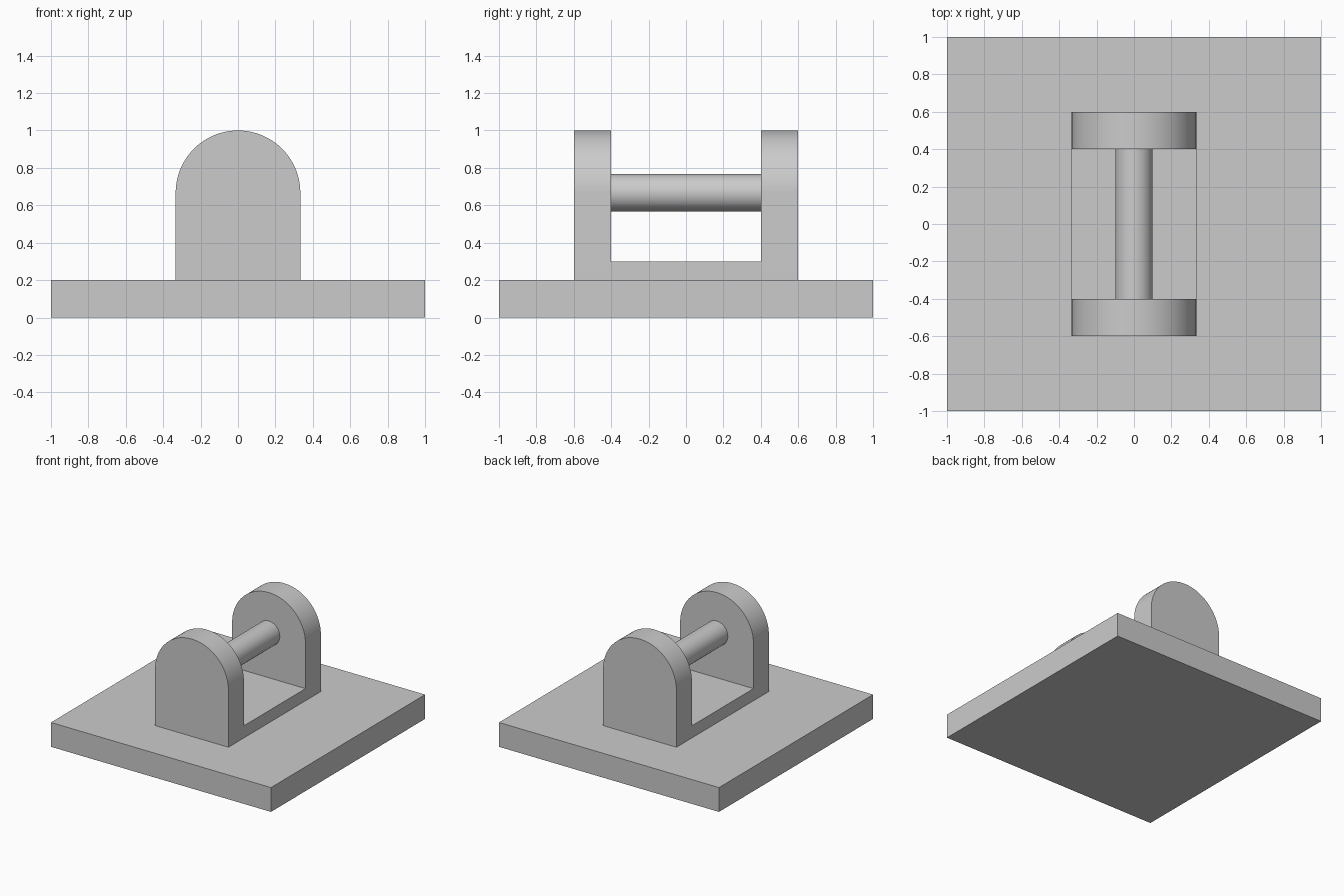
import bpy
import bmesh
from math import cos, sin, pi, radians

if "Cube" in bpy.data.objects:
    bpy.data.objects.remove(bpy.data.objects["Cube"], do_unlink=True)

HALF_WIDTH = 1 / 3
PIN_Z = 2 / 3
PLATE_TOP = 0.2

grey = bpy.data.materials.new("plain grey")
grey.use_nodes = True
colour = (0.6, 0.6, 0.6, 1)
grey.diffuse_color = colour
grey.node_tree.nodes["Principled BSDF"].inputs["Base Color"].default_value = colour


def extrude_profile(name, profile, y0, y1):
    """Extrude an x-z outline along y."""
    bm = bmesh.new()
    face = bm.faces.new([bm.verts.new((x, y0, z)) for x, z in profile])
    result = bmesh.ops.extrude_face_region(bm, geom=[face])
    verts = [v for v in result["geom"] if isinstance(v, bmesh.types.BMVert)]
    bmesh.ops.translate(bm, verts=verts, vec=(0, y1 - y0, 0))
    bmesh.ops.recalc_face_normals(bm, faces=bm.faces)
    mesh = bpy.data.meshes.new(name)
    bm.to_mesh(mesh)
    bm.free()
    mesh.materials.append(grey)
    obj = bpy.data.objects.new(name, mesh)
    bpy.context.collection.objects.link(obj)
    bpy.ops.object.select_all(action="DESELECT")
    obj.select_set(True)
    bpy.context.view_layer.objects.active = obj
    bpy.ops.object.shade_smooth_by_angle(angle=radians(30))
    return obj


def rectangle(half, z0, z1):
    return [(-half, z0), (half, z0), (half, z1), (-half, z1)]


def arc(radius, sweep, steps):
    return [(radius * cos(sweep * i / steps), PIN_Z + radius * sin(sweep * i / steps))
            for i in range(steps + 1)]


# Square base and the low web between the brackets
extrude_profile("base_plate", rectangle(1, 0, PLATE_TOP), -1, 1)
extrude_profile("bracket_web", rectangle(HALF_WIDTH, PLATE_TOP, 0.3), -0.4, 0.4)

# Round-topped upright brackets
arch = [(-HALF_WIDTH, PLATE_TOP), (HALF_WIDTH, PLATE_TOP)] + arc(HALF_WIDTH, pi, 48)
extrude_profile("front_bracket", arch, -0.6, -0.4)
extrude_profile("back_bracket", arch, 0.4, 0.6)

# Round pin joining the brackets
extrude_profile("pin", arc(0.1, 2 * pi, 48)[:-1], -0.4, 0.4)
